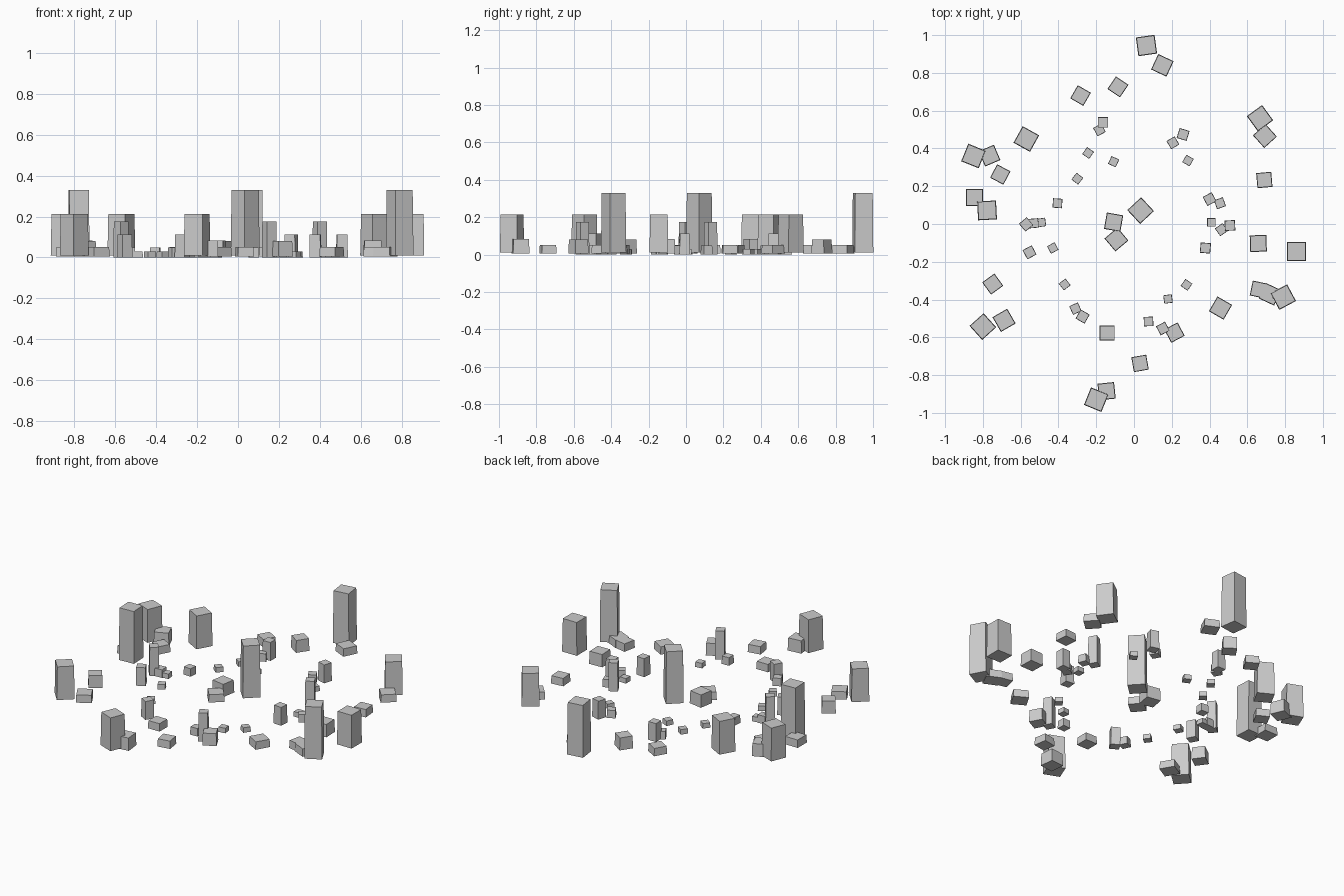
import bpy, bmesh
from mathutils import Matrix
from math import radians

TAPER = 0.94


def block(name, x, y, rot, size, z0, z1):
    """Upright square block, slightly narrower at the top."""
    me = bpy.data.meshes.new(name)
    bm = bmesh.new()
    bmesh.ops.create_cube(bm, size=1)
    for v in bm.verts:
        k = size * (TAPER if v.co.z > 0 else 1)
        v.co = (v.co.x * k, v.co.y * k, z1 if v.co.z > 0 else z0)
    m = Matrix.Translation((x, y, 0)) @ Matrix.Rotation(radians(rot), 4, 'Z')
    bmesh.ops.transform(bm, matrix=m, verts=bm.verts)
    bm.to_mesh(me)
    bm.free()
    bpy.context.collection.objects.link(bpy.data.objects.new(name, me))


def scatter(name, size, z0, z1, spots):
    for i, (x, y, rot) in enumerate(spots):
        block(f"{name}_{i + 1}", x, y, rot, size, z0, z1)


# Tallest towers
scatter("tall_tower", 0.1, 0.01, 0.33, [
    (0.066, 0.945, 8), (0.79, -0.387, 28), (-0.778, 0.072, 3), (0.035, 0.071, 43)])
# Medium towers of the outer ring
scatter("medium_tower", 0.1, 0.01, 0.213, [
    (-0.57, 0.45, -29), (-0.85, 0.36, -22), (-0.80, -0.543, 42),
    (-0.20, -0.93, -22), (0.86, -0.145, 0), (0.667, 0.56, 36)])
# Low blocks beside the towers
scatter("low_block", 0.09, 0.005, 0.052, [
    (0.15, 0.84, -25), (-0.845, 0.14, 0), (-0.688, -0.51, 30), (0.693, 0.466, 42),
    (0.72, -0.372, -25), (0.458, -0.445, -30), (-0.093, -0.082, 40)])
scatter("raised_block", 0.088, 0.005, 0.082, [
    (-0.145, -0.885, 6), (-0.765, 0.362, 23), (0.658, -0.103, 2), (-0.108, 0.01, -10)])
# Middle ring blocks
scatter("middle_block", 0.08, 0.005, 0.052, [
    (-0.283, 0.68, -30), (-0.708, 0.262, -28), (-0.142, -0.577, 0),
    (0.032, -0.738, 10), (0.66, -0.347, -12), (0.69, 0.233, 5)])
scatter("middle_raised_block", 0.08, 0.005, 0.08, [
    (-0.085, 0.726, -34), (-0.748, -0.318, 36), (0.214, -0.575, 28)])
# Inner ring posts
scatter("tall_post", 0.054, 0.0, 0.175, [
    (-0.571, -0.002, 40), (0.153, -0.553, 28), (0.40, 0.132, 28)])
scatter("short_post", 0.055, 0.0, 0.112, [
    (-0.164, 0.538, 0), (-0.553, -0.15, 28), (-0.272, -0.49, -30),
    (0.378, -0.127, -5), (0.508, -0.008, 3), (0.26, 0.474, -17)])
# Small stones next to the posts
scatter("stone", 0.05, 0.0, 0.048, [
    (-0.183, 0.498, 28), (-0.53, 0.004, 5), (-0.31, -0.448, 25), (0.077, -0.516, 2),
    (0.463, -0.03, 35), (0.455, 0.11, 20), (0.206, 0.43, 30), (-0.405, 0.11, -4)])
# Smallest stones of the innermost ring
scatter("small_stone", 0.045, 0.0, 0.03, [
    (-0.243, 0.376, -35), (-0.108, 0.33, -25), (-0.30, 0.24, -38), (-0.49, 0.008, 8),
    (-0.43, -0.127, 28), (-0.367, -0.32, 38), (0.18, -0.397, 8), (0.278, -0.322, -35),
    (0.41, 0.008, 0), (0.286, 0.336, -30)])
